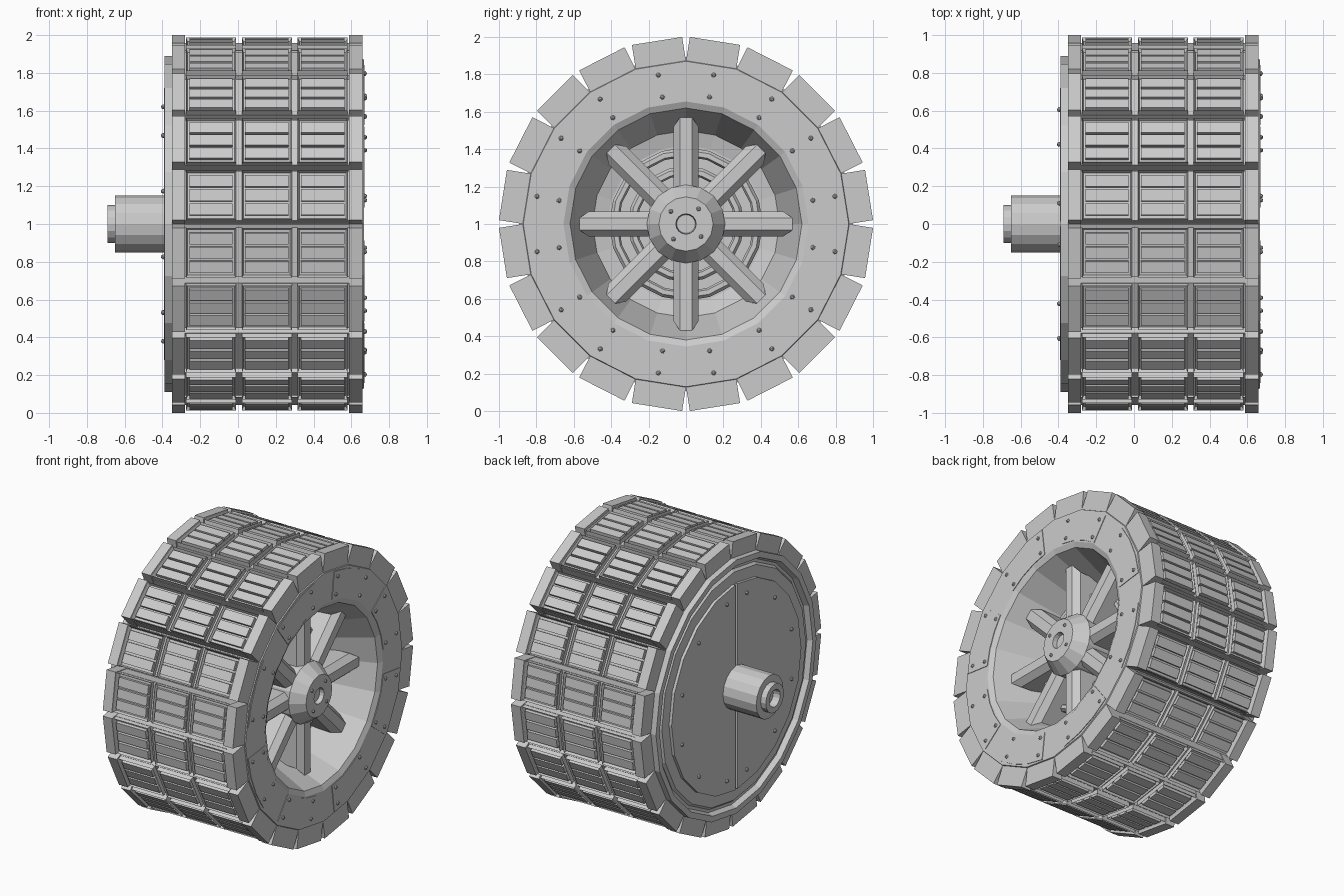
import bpy, bmesh
from math import sin, cos, pi, radians
from mathutils import Matrix, Vector

if "Cube" in bpy.data.objects:
    bpy.data.objects.remove(bpy.data.objects["Cube"])

N = 20  # segments around the wheel


def frame(deg):
    """Local (x, radial, tangent) to world, around the axle at z = 1."""
    return Matrix.Translation((0, 0, 1)) @ Matrix.Rotation(radians(deg), 4, 'X')


def finish(bm, name):
    bmesh.ops.recalc_face_normals(bm, faces=bm.faces)
    me = bpy.data.meshes.new(name)
    bm.to_mesh(me)
    bm.free()
    ob = bpy.data.objects.new(name, me)
    bpy.context.collection.objects.link(ob)
    return ob


def box(bm, deg, x, r, t):
    m = frame(deg)
    size = Matrix.Diagonal((x[1] - x[0], r[1] - r[0], t[1] - t[0], 1))
    mid = Matrix.Translation((sum(x) / 2, sum(r) / 2, sum(t) / 2))
    return bmesh.ops.create_cube(bm, size=1, matrix=m @ mid @ size)['verts']


def lathe(name, profile, n=N, start=90):
    """Revolve (x, radius) points about the axle."""
    bm = bmesh.new()
    rings = []
    for x, r in profile:
        if r == 0:
            rings.append([bm.verts.new((x, 0, 1))] * n)
        else:
            rings.append([bm.verts.new(frame(start + 360 * i / n) @ Vector((x, r, 0)))
                          for i in range(n)])
    for a, b in zip(rings, rings[1:]):
        for i in range(n):
            j = (i + 1) % n
            bm.faces.new(list(dict.fromkeys((a[i], a[j], b[j], b[i]))))
    return finish(bm, name)


def slab(bm, x0, x1, outline):
    """Extrude a (radius, degrees) outline from x0 to x1."""
    ends = [[bm.verts.new(frame(d) @ Vector((x, r, 0))) for r, d in outline] for x in (x0, x1)]
    bm.faces.new(ends[0])
    bm.faces.new(ends[1])
    for i in range(len(outline)):
        j = (i + 1) % len(outline)
        bm.faces.new((ends[0][i], ends[0][j], ends[1][j], ends[1][i]))


def rivets(name, spots, x, size=0.014):
    bm = bmesh.new()
    for r, d in spots:
        bmesh.ops.create_icosphere(bm, subdivisions=1, radius=size,
                                   matrix=frame(d) @ Matrix.Translation((x, r, 0)))
    finish(bm, name)


# Wheel body: recessed left cover, drum, right face and dished bowl
lathe("wheel_body", [
    (-0.372, 0), (-0.372, 0.80), (-0.355, 0.815), (-0.355, 0.835), (-0.39, 0.85), (-0.39, 0.89),
    (-0.345, 0.89), (-0.345, 0.875), (0.655, 0.875), (0.667, 0.87), (0.667, 0.655),
    (0.65, 0.62), (0.36, 0.50), (0.34, 0.42), (0.34, 0)])

# Concentric rings at the bottom of the bowl
for name, r0, r1, x1 in (("outer_bowl_ring", 0.36, 0.41, 0.42), ("inner_bowl_ring", 0.26, 0.31, 0.40)):
    lathe(name, [(0.33, r0), (x1 - 0.02, r0), (x1, r0 + 0.01), (x1, r1 - 0.015),
                 (x1 - 0.02, r1), (0.33, r1)])

# Tread links: solid end blocks, base plate and three slatted pads each
bm = bmesh.new()
for k in range(N):
    a = 9 + 18 * k
    for x in ((-0.35, -0.28), (0.587, 0.66)):
        box(bm, a, x, (0.862, 0.991), (-0.136, 0.136))
    box(bm, a, (-0.28, 0.587), (0.862, 0.95), (-0.133, 0.133))
    for x0 in (-0.276, 0.02, 0.316):
        x1 = x0 + 0.265
        vs = box(bm, a, (x0, x1), (0.94, 0.98), (-0.131, 0.131))
        out = frame(a).to_3x3() @ Vector((0, 1, 0))
        bm.normal_update()
        top = max({f for v in vs for f in v.link_faces}, key=lambda f: f.normal.dot(out))
        bmesh.ops.inset_region(bm, faces=[top], thickness=0.012)
        bmesh.ops.translate(bm, verts=top.verts, vec=out * -0.022)
        for t in (-0.076, 0, 0.076):
            box(bm, a, (x0 + 0.018, x1 - 0.018), (0.955, 0.981), (t - 0.031, t + 0.031))
finish(bm, "tread_links")

# Eight riveted plates on the right face
bm = bmesh.new()
face_spots = []
for k in range(8):
    c = 22.5 + 45 * k
    outline = [(0.85, c + d) for d in (-15, -5, 5, 15)] + [(0.66, c + d) for d in (15, 5, -5, -15)]
    slab(bm, 0.66, 0.671, outline)
    face_spots += [(r, c + d) for r in (0.69, 0.81) for d in (-12, 12)]
finish(bm, "face_plates")
rivets("face_rivets", face_spots, 0.67)

# Spokes with chamfered fronts
bm = bmesh.new()
section = [(0.35, -0.067, 0.51), (0.50, -0.067, 0.52), (0.54, -0.032, 0.57),
           (0.54, 0.032, 0.57), (0.50, 0.067, 0.52), (0.35, 0.067, 0.51)]
for k in range(8):
    m = frame(45 * k)
    inner = [bm.verts.new(m @ Vector((x, 0.1, t))) for x, t, r in section]
    outer = [bm.verts.new(m @ Vector((x, r, t))) for x, t, r in section]
    bm.faces.new(inner)
    bm.faces.new(outer)
    for i in range(6):
        j = (i + 1) % 6
        bm.faces.new((inner[i], inner[j], outer[j], outer[i]))
finish(bm, "spokes")

# Hub with a centre hole
lathe("hub", [(0.33, 0.21), (0.54, 0.21), (0.63, 0.145), (0.63, 0.055), (0.60, 0.05), (0.60, 0)], 16)
rivets("hub_rivets", [(0.105, 50 + 90 * k) for k in range(4)], 0.63, 0.013)

# Left cover: two half discs with a slot between them
bm = bmesh.new()
cover_spots = []
for side in (0, 180):
    slab(bm, -0.365, -0.392, [(0.72, side - 89 + 178 * i / 10) for i in range(11)])
    cover_spots += [(0.63, side + d) for d in (-80, -48, -16, 16, 48, 80)]
finish(bm, "cover_halves")
rivets("cover_rivets", cover_spots, -0.395)

# Axle shaft with a stepped, hollow end
lathe("axle", [(-0.36, 0.15), (-0.65, 0.15), (-0.65, 0.10), (-0.69, 0.10),
               (-0.69, 0.06), (-0.64, 0.055), (-0.64, 0)], 16)
